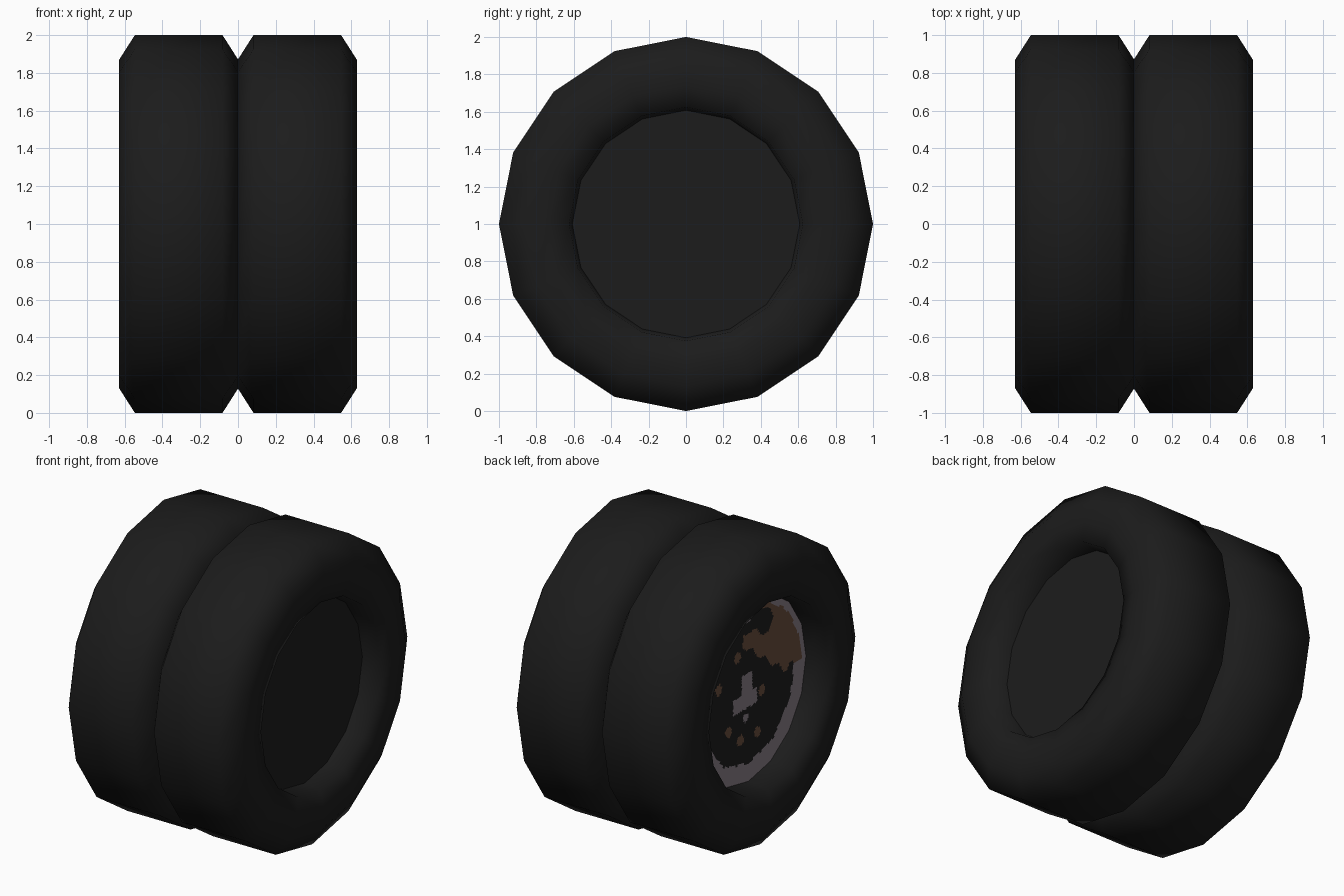
import bpy
import bmesh
import math
from mathutils import Vector

cube = bpy.data.objects.get("Cube")
if cube:
    bpy.data.objects.remove(cube, do_unlink=True)

SIDES = 16


def make_material(name, color):
    mat = bpy.data.materials.new(name)
    mat.use_nodes = True
    mat.diffuse_color = (*color, 1)
    bsdf = mat.node_tree.nodes["Principled BSDF"]
    bsdf.inputs["Base Color"].default_value = (*color, 1)
    bsdf.inputs["Roughness"].default_value = 0.9
    return mat


rubber = make_material("black rubber", (0.0115, 0.0115, 0.0115))
steel = make_material("worn grey steel", (0.25, 0.21, 0.24))
rust = make_material("brown rust", (0.145, 0.075, 0.046))


def make_object(name, bm, materials):
    mesh = bpy.data.meshes.new(name)
    bm.to_mesh(mesh)
    bm.free()
    for mat in materials:
        mesh.materials.append(mat)
    obj = bpy.data.objects.new(name, mesh)
    bpy.context.collection.objects.link(obj)
    return obj


def wheel_point(x, r, turn):
    return Vector((x, r * math.sin(turn), 1 + r * math.cos(turn)))


def make_tyre(name, center):
    # Half cross-section (offset from the tyre middle, radius), mirrored to close
    half = [(0.232, 1.0), (0.317, 0.867), (0.317, 0.74), (0.293, 0.625), (0.12, 0.60)]
    section = half + [(-x, r) for x, r in reversed(half)]
    bm = bmesh.new()
    rings = [[bm.verts.new(wheel_point(center + x, r, math.tau * i / SIDES))
              for x, r in section] for i in range(SIDES)]
    for i, ring in enumerate(rings):
        following = rings[(i + 1) % SIDES]
        for j in range(len(section)):
            k = (j + 1) % len(section)
            bm.faces.new((ring[j], ring[k], following[k], following[j]))
    bmesh.ops.recalc_face_normals(bm, faces=bm.faces)
    for face in bm.faces:
        face.smooth = True
    return make_object(name, bm, [rubber])


def make_plain_disc(name, x):
    bm = bmesh.new()
    bm.faces.new([bm.verts.new(wheel_point(x, 0.612, -math.tau * i / SIDES))
                  for i in range(SIDES)])
    return make_object(name, bm, [rubber])


# Rust spots on the hub: across (toward the front), up
SPOTS = [(-0.21, -0.2), (-0.085, -0.3), (0.095, -0.31), (-0.115, 0.26),
         (-0.315, 0.12), (0.14, -0.05)]


def near(u, w, a, b, size):
    return math.hypot(u - a, w - b) < size


def hub_paint(u, w):
    """Material slot for a point on the painted hub: 0 black, 1 steel, 2 rust."""
    r, angle = math.hypot(u, w), math.atan2(w, u)
    wobble = 0.008 * math.sin(angle * 11) + 0.006 * math.sin(angle * 23)
    # Bare rim edge, thinner beside the rust
    rusty_side = -0.02 < angle < 1.5
    if r > (0.55 if rusty_side else 0.475) + wobble:
        return 1
    # Large rust patch with a ragged lower edge and a dark inlet
    ragged = 0.02 * math.sin(u * 45)
    if u > -0.06 and w > max(0.275 - 0.75 * u, 0.0) + ragged:
        inlet = near(u, w, 0.17, 0.40, 0.085) or (u < 0.15 and w > 0.38)
        return 0 if inlet else 2
    # Central cap: a post on a wider foot, with a nut below
    post = -0.07 < u < 0.04 and -0.02 < w < 0.12
    foot = -0.16 < u < 0.09 and -0.11 < w < -0.01
    if post or foot or near(u, w, -0.03, -0.17, 0.03):
        return 1
    if any(near(u, w, a, b, 0.035) for a, b in SPOTS):
        return 2
    return 0


def make_painted_disc(name, x, sectors=128, steps=40):
    bm = bmesh.new()

    def radius(step, i):
        # Straight-sided like the tyre
        local = (math.tau * i / sectors) % (math.tau / SIDES) - math.pi / SIDES
        return 0.61 * step / steps * math.cos(math.pi / SIDES) / math.cos(local)

    middle = bm.verts.new(wheel_point(x, 0, 0))
    rings = [[bm.verts.new(wheel_point(x, radius(s, i), math.tau * i / sectors))
              for i in range(sectors)] for s in range(1, steps + 1)]
    for i in range(sectors):
        k = (i + 1) % sectors
        bm.faces.new((middle, rings[0][i], rings[0][k]))
        for inner, outer in zip(rings, rings[1:]):
            bm.faces.new((inner[i], outer[i], outer[k], inner[k]))
    bm.normal_update()
    for face in bm.faces:
        if face.normal.x > 0:
            face.normal_flip()
        c = face.calc_center_median()
        face.material_index = hub_paint(-c.y, c.z - 1)
    return make_object(name, bm, [rubber, steel, rust])


# Twin tyres side by side
make_tyre("left_tyre", 0.314)
make_tyre("right_tyre", -0.314)

# Inner side is plain, outer side carries the weathered hub
make_plain_disc("inner_disc", 0.49)
make_painted_disc("outer_hub", -0.46)
